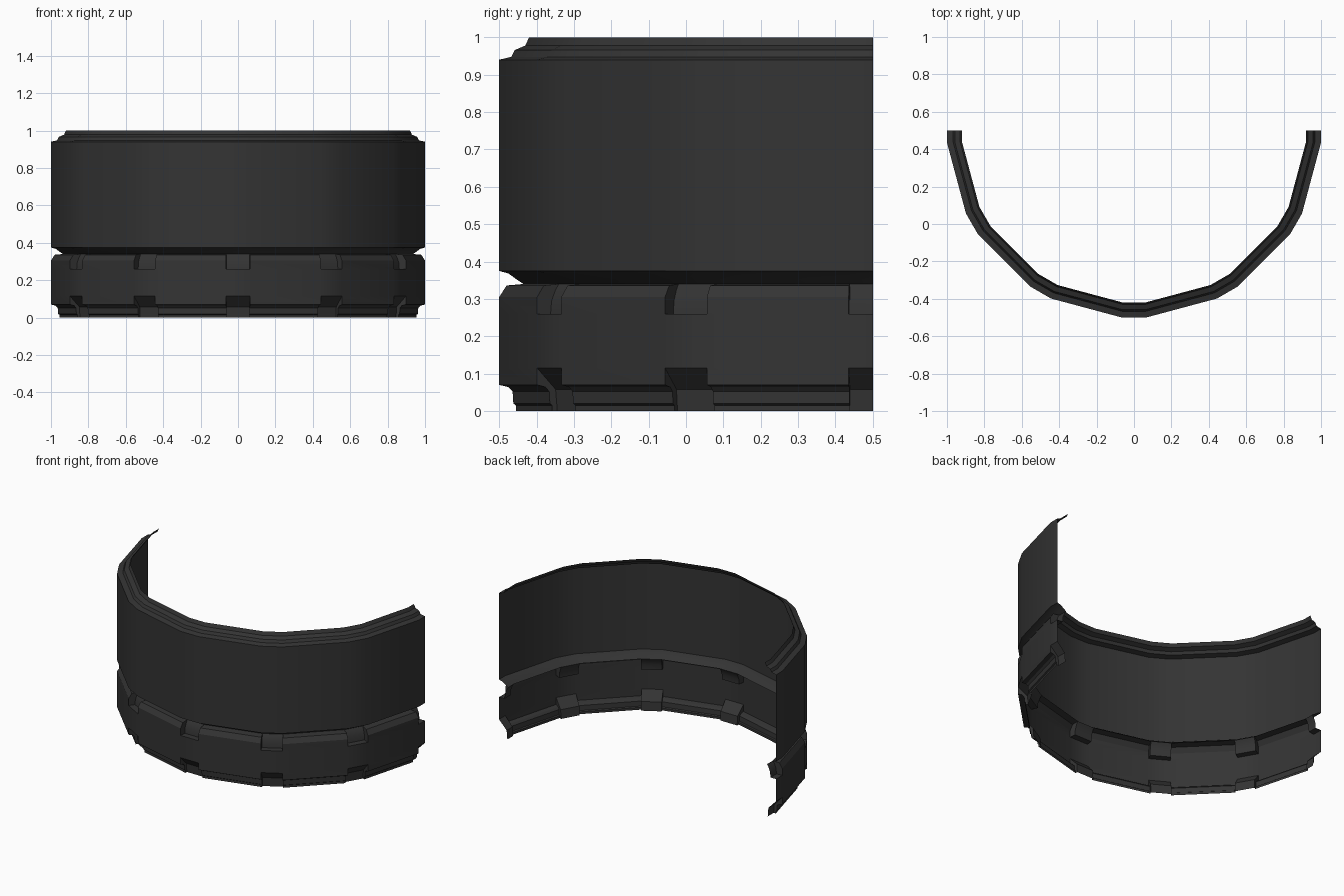
import bpy, bmesh, math

if "Cube" in bpy.data.objects:
    bpy.data.objects.remove(bpy.data.objects["Cube"])

# One dark colour for the whole shell
mat = bpy.data.materials.new("charcoal grey")
mat.diffuse_color = (0.034, 0.034, 0.034, 1)
mat.use_nodes = True
mat.node_tree.nodes["Principled BSDF"].inputs["Base Color"].default_value = mat.diffuse_color

H = 3.7                                  # half angle of each bevelled corner strip
R = 1 / math.cos(math.radians(H))        # makes the strips touch the unit box

# Profiles as (radius, height), top to bottom
band = [(0.92, 1.0), (0.93, 0.978), (0.958, 0.966), (0.967, 0.948), (1, 0.94),
        (1, 0.375), (0.975, 0.368), (0.953, 0.352), (0.935, 0.34)]
shoulder = [(0.935, 0.34), (0.98, 0.336), (1, 0.305), (1, 0.26)]
shoulder_notch = [(0.935, 0.34), (0.945, 0.325), (0.957, 0.295), (0.96, 0.26), (1, 0.26)]
wall = [(1, 0.26), (1, 0.115)]
foot = [(1, 0.115), (1, 0.07), (0.975, 0.064), (0.964, 0.052), (0.962, 0.02), (0.955, 0.015), (0.955, 0)]
foot_notch = [(1, 0.115), (0.945, 0.058), (0.94, 0)]

bm = bmesh.new()


def vert(p, a):
    t = math.radians(a)
    return bm.verts.new((R * p[0] * math.cos(t), 0.5 + R * p[0] * math.sin(t), p[1]))


def strip(profile, a0, a1):
    for p, q in zip(profile, profile[1:]):
        bm.faces.new([vert(p, a0), vert(q, a0), vert(q, a1), vert(p, a1)])


def cheek(outer, inner, a, flip):
    # Side wall closing a notch between the two profiles
    loop = list(outer) + [p for p in reversed(inner) if p not in outer]
    vs = [vert(p, a) for p in loop]
    bm.faces.new(vs[::-1] if flip else vs)


def end_angle(a):
    return min(360, max(180, a))


for k in range(7):
    c = 180 + 30 * k
    a0, a1 = end_angle(c - H), end_angle(c + H)
    # Corner strip with upper and lower notches
    for prof in (band, shoulder_notch, wall, foot_notch):
        strip(prof, a0, a1)
    for a, flip in ((c - H, False), (c + H, True)):
        if 180 < a < 360:
            cheek(shoulder, shoulder_notch, a, flip)
            cheek(foot, foot_notch, a, flip)
    # Plain panel up to the next corner
    if k < 6:
        for prof in (band, shoulder, wall, foot):
            strip(prof, c + H, c + 30 - H)

# Square off the two open ends (bring the end loops onto the unit box)
for v in bm.verts:
    if abs(v.co.y - 0.5) < 1e-5:
        v.co.x /= R

bmesh.ops.remove_doubles(bm, verts=bm.verts, dist=1e-4)
bmesh.ops.recalc_face_normals(bm, faces=bm.faces)
# The shell's large outer wall must face outward
ref = max(bm.faces, key=lambda f: f.calc_area())
m = ref.calc_center_median()
if ref.normal.x * m.x + ref.normal.y * (m.y - 0.5) < 0:
    bmesh.ops.reverse_faces(bm, faces=bm.faces)

mesh = bpy.data.meshes.new("half_round_shell")
bm.to_mesh(mesh)
bm.free()
mesh.materials.append(mat)
shell = bpy.data.objects.new("half_round_shell", mesh)
bpy.context.collection.objects.link(shell)
bpy.context.view_layer.objects.active = shell
shell.select_set(True)
bpy.ops.object.shade_smooth_by_angle(angle=math.radians(30))
